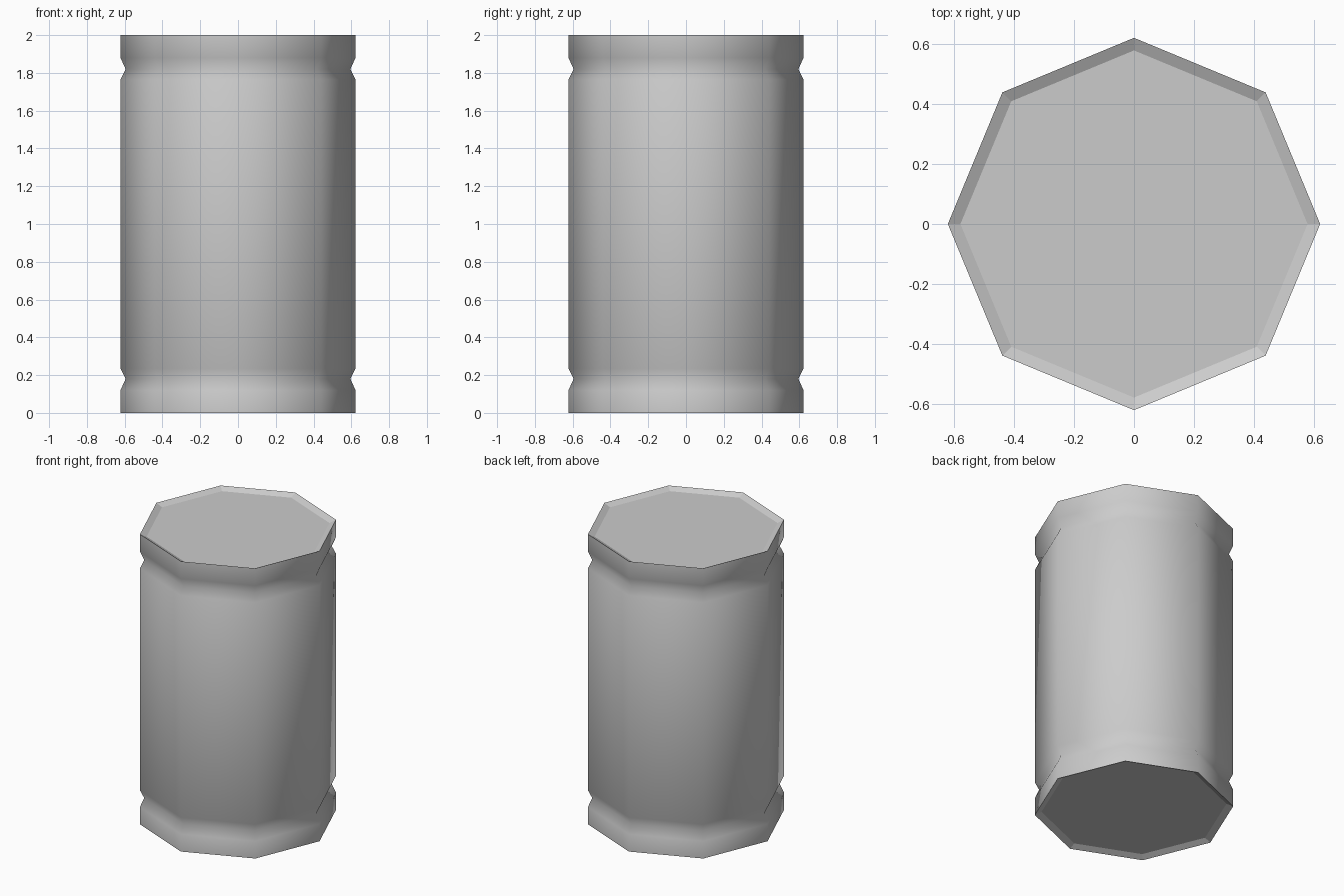
import bpy, bmesh
from math import cos, sin, pi

if "Cube" in bpy.data.objects:
    bpy.data.objects.remove(bpy.data.objects["Cube"])

SIDES = 8
R, GROOVE_R, CAP_R, DEPTH = 0.622, 0.595, 0.58, 0.02

# Half profile (radius, z) from the recessed cap up past the groove, then mirrored
lower = [(CAP_R, DEPTH), (R, 0.0), (R, 0.12), (GROOVE_R, 0.18), (R, 0.235)]
profile = lower + [(r, 2.0 - z) for r, z in reversed(lower)]

bm = bmesh.new()
rings = [[bm.verts.new((r * cos(2 * pi * i / SIDES), r * sin(2 * pi * i / SIDES), z))
          for i in range(SIDES)] for r, z in profile]

# Side walls are smooth, the sloped rims stay flat
for k, (a, b) in enumerate(zip(rings, rings[1:])):
    for i in range(SIDES):
        j = (i + 1) % SIDES
        face = bm.faces.new((a[i], a[j], b[j], b[i]))
        face.smooth = 0 < k < len(rings) - 2

# Recessed end caps
bm.faces.new(rings[0][::-1])
bm.faces.new(rings[-1])

# Crisp edges where the walls meet the rims
for ring in (rings[1], rings[-2]):
    for i in range(SIDES):
        bm.edges.get((ring[i], ring[(i + 1) % SIDES])).smooth = False

bmesh.ops.recalc_face_normals(bm, faces=bm.faces)
mesh = bpy.data.meshes.new("barrel")
bm.to_mesh(mesh)
bm.free()
barrel = bpy.data.objects.new("barrel", mesh)
bpy.context.collection.objects.link(barrel)
